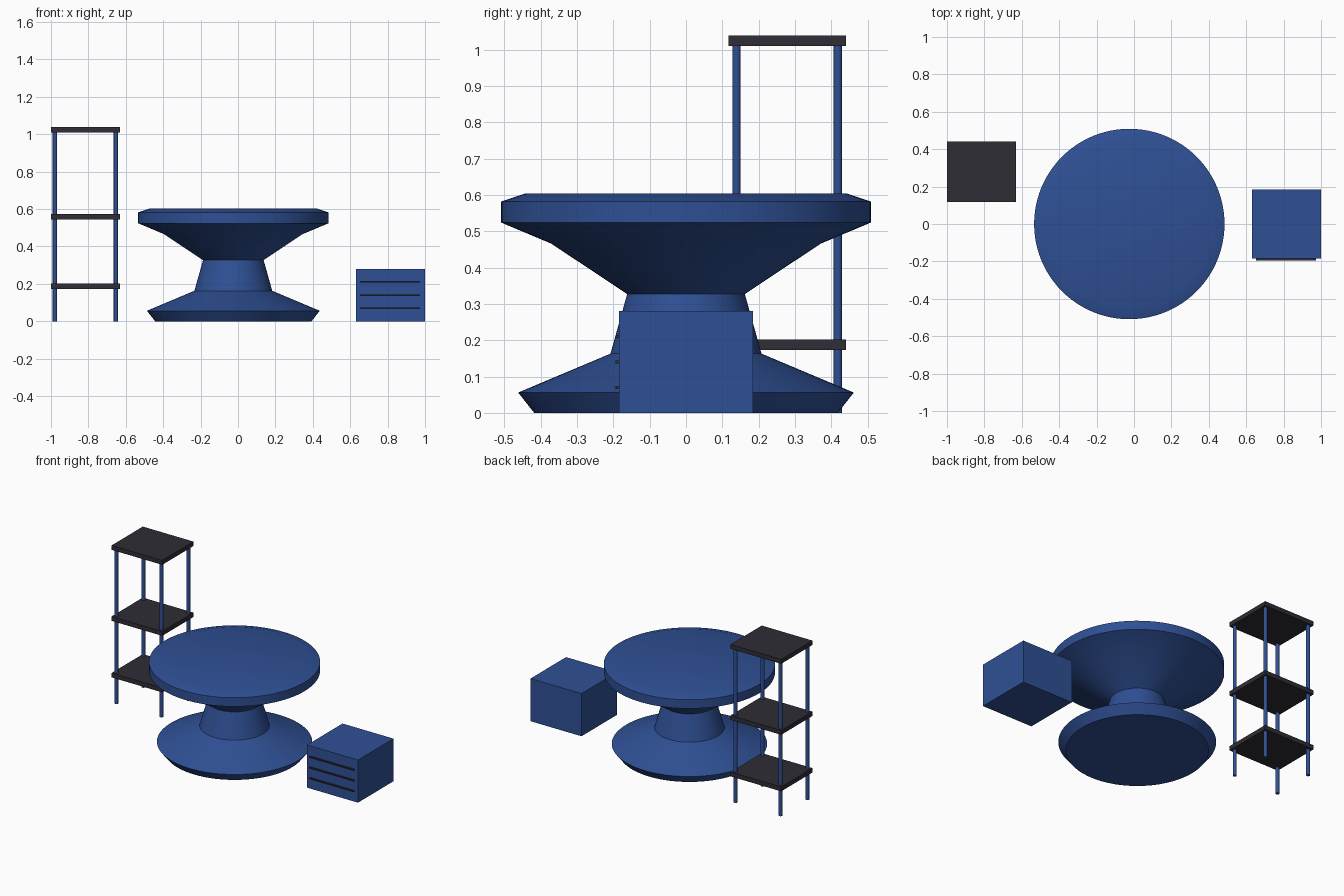
import bpy, math

if "Cube" in bpy.data.objects:
    bpy.data.objects.remove(bpy.data.objects["Cube"])


def make_mat(name, col):
    m = bpy.data.materials.new(name)
    m.diffuse_color = (*col, 1)
    m.use_nodes = True
    m.node_tree.nodes["Principled BSDF"].inputs["Base Color"].default_value = m.diffuse_color
    return m


BLUE = make_mat("blue paint", (0.028, 0.080, 0.300))
DARK = make_mat("dark charcoal", (0.026, 0.026, 0.035))


def box(name, lo, hi, mat):
    c = [(a + b) / 2 for a, b in zip(lo, hi)]
    bpy.ops.mesh.primitive_cube_add(size=1, location=c)
    o = bpy.context.object
    o.name = name
    o.scale = [b - a for a, b in zip(lo, hi)]
    bpy.ops.object.transform_apply(location=False, rotation=False, scale=True)
    o.data.materials.append(mat)
    return o


def lathe(name, profile, centre, mat, n=96):
    # revolve (radius, z) points around z, with flat caps
    verts, faces = [], []
    for r, z in profile:
        for i in range(n):
            a = 2 * math.pi * i / n
            verts.append((r * math.cos(a), r * math.sin(a), z))
    for k in range(len(profile) - 1):
        for i in range(n):
            j = (i + 1) % n
            faces.append((k * n + i, k * n + j, (k + 1) * n + j, (k + 1) * n + i))
    faces.append(tuple(reversed(range(n))))
    faces.append(tuple(range((len(profile) - 1) * n, len(profile) * n)))
    me = bpy.data.meshes.new(name)
    me.from_pydata(verts, [], faces)
    o = bpy.data.objects.new(name, me)
    bpy.context.collection.objects.link(o)
    o.location = centre
    me.materials.append(mat)
    bpy.ops.object.select_all(action='DESELECT')
    o.select_set(True)
    bpy.context.view_layer.objects.active = o
    bpy.ops.object.shade_smooth_by_angle(angle=math.radians(30))
    return o


# Round pedestal table
lathe("pedestal_table", [(0.418, 0), (0.462, 0.056), (0.208, 0.163), (0.162, 0.327),
                         (0.371, 0.466), (0.509, 0.524), (0.509, 0.582), (0.443, 0.604)],
      (-0.025, 0, 0), BLUE)

# Shelf rack: three boards on four round posts
for name, z in (("lower_shelf", 0.187), ("middle_shelf", 0.558), ("top_shelf", 1.024)):
    box(name, (-1.0, 0.117, z - 0.0145), (-0.632, 0.441, z + 0.0145), DARK)
for xn, x in (("left", -0.979), ("right", -0.653)):
    for yn, y in (("front", 0.139), ("back", 0.418)):
        lathe(f"{yn}_{xn}_post", [(0.0115, 0), (0.0115, 1.015)], (x, y, 0), BLUE, 16)

# Low drawer cabinet with three dark pulls
box("cabinet", (0.63, -0.184, 0), (1.0, 0.184, 0.28), BLUE)
for i in range(3):
    z = 0.07 * (i + 1)
    box(f"drawer_pull_{i + 1}", (0.652, -0.194, z - 0.004), (0.974, -0.184, z + 0.004), DARK)
